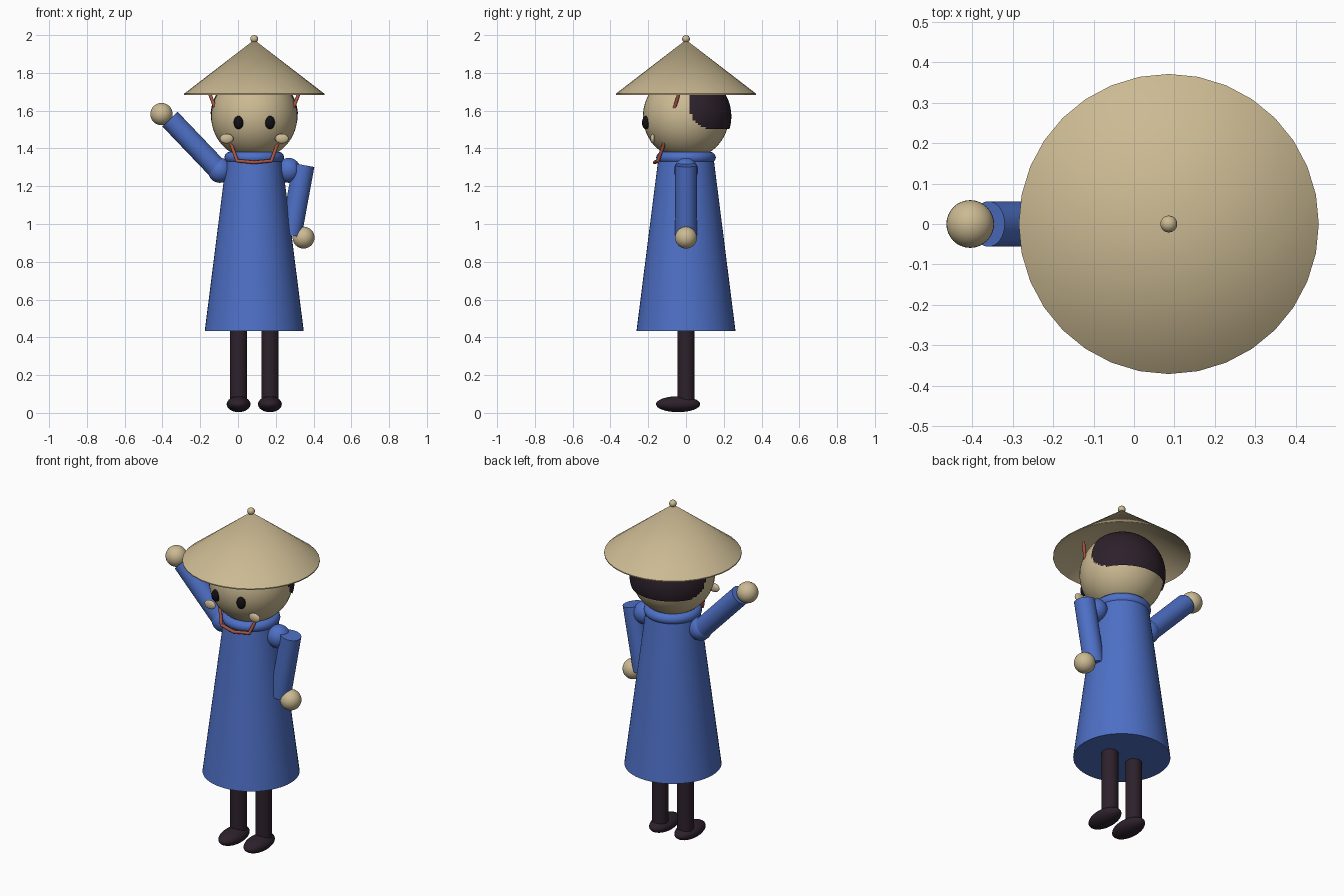
import bpy, bmesh, math
from mathutils import Vector

if "Cube" in bpy.data.objects:
    bpy.data.objects.remove(bpy.data.objects["Cube"])

CX = 0.086  # body axis


def material(name, rgb):
    m = bpy.data.materials.new(name)
    m.diffuse_color = (*rgb, 1)
    m.use_nodes = True
    m.node_tree.nodes["Principled BSDF"].inputs["Base Color"].default_value = m.diffuse_color
    return m


TAN = material("tan", (0.60, 0.49, 0.29))
BLUE = material("blue", (0.075, 0.16, 0.56))
DARK = material("dark_plum", (0.026, 0.015, 0.024))
BLACK = material("black", (0.006, 0.005, 0.006))
RED = material("strap_red", (0.40, 0.09, 0.055))


def finish(name, bm, mat, sharp=40):
    bmesh.ops.recalc_face_normals(bm, faces=bm.faces)
    me = bpy.data.meshes.new(name)
    bm.to_mesh(me)
    bm.free()
    me.materials.append(mat)
    ob = bpy.data.objects.new(name, me)
    bpy.context.collection.objects.link(ob)
    bpy.ops.object.select_all(action='DESELECT')
    ob.select_set(True)
    bpy.context.view_layer.objects.active = ob
    bpy.ops.object.shade_smooth_by_angle(angle=math.radians(sharp))
    return ob


def ellipsoid(name, centre, radii, mat, seg=32, rings=16, keep=None):
    bm = bmesh.new()
    bmesh.ops.create_uvsphere(bm, u_segments=seg, v_segments=rings, radius=1)
    for v in bm.verts:
        v.co = Vector(centre) + Vector(a * b for a, b in zip(v.co, radii))
    if keep:
        drop = [f for f in bm.faces if not keep(f.calc_center_median())]
        bmesh.ops.delete(bm, geom=drop, context='FACES')
    return finish(name, bm, mat, 180)


def lathe(name, profile, mat, seg=32, closed=False):
    # revolve (radius, z) points about the body axis
    bm = bmesh.new()
    vs = [bm.verts.new((CX + r, 0, z)) for r, z in profile]
    pairs = list(zip(vs, vs[1:])) + ([(vs[-1], vs[0])] if closed else [])
    edges = [bm.edges.new(p) for p in pairs]
    bmesh.ops.spin(bm, geom=vs + edges, cent=(CX, 0, 0), axis=(0, 0, 1),
                   angle=2 * math.pi, steps=seg, use_duplicate=False)
    bmesh.ops.remove_doubles(bm, verts=bm.verts, dist=1e-4)
    return finish(name, bm, mat)


def rod(name, a, b, r, mat, seg=32):
    a, b = Vector(a), Vector(b)
    bm = bmesh.new()
    bmesh.ops.create_cone(bm, cap_ends=True, segments=seg, radius1=r, radius2=r,
                          depth=(b - a).length)
    rot = (b - a).to_track_quat('Z', 'Y')
    for v in bm.verts:
        v.co = rot @ v.co + (a + b) / 2
    return finish(name, bm, mat)


# Coat and collar
lathe("coat", [(0, 0.434), (0.262, 0.434), (0.148, 1.335), (0, 1.335)], BLUE, 48)
ring = [(0.127 + 0.031 * math.cos(t * math.pi / 6), 1.352 + 0.031 * math.sin(t * math.pi / 6))
        for t in range(12)]
lathe("collar", ring, BLUE, 40, closed=True)

# Head and hat
ellipsoid("head", (CX, 0, 1.57), (0.228, 0.228, 0.228), TAN, 48, 32)
lathe("hat", [(0, 1.975), (0.371, 1.69), (0.371, 1.684), (0, 1.964)], TAN)
ellipsoid("hat_knob", (CX, 0, 1.98), (0.021, 0.021, 0.02), TAN, 16, 8)


# Hair covers the back of the head, with a rounded lower front corner
def hair_area(p):
    if p.y < 0.02 or p.z < 1.5:
        return False
    dy, dz = max(0, 0.14 - p.y) / 0.12, max(0, 1.62 - p.z) / 0.118
    return dy * dy + dz * dz < 1


ellipsoid("hair", (CX, 0.004, 1.57), (0.232, 0.236, 0.234), DARK, 96, 64, hair_area)

# Parts that repeat on both sides
for side, tag in ((-1, "left"), (1, "right")):
    x = CX + side * 0.083
    ellipsoid(tag + "_eye", (x, -0.212, 1.537), (0.026, 0.021, 0.035), BLACK, 24, 12)
    ellipsoid(tag + "_cheek", (CX + side * 0.146, -0.176, 1.452), (0.036, 0.013, 0.026), TAN, 24, 12)
    ellipsoid(tag + "_shoulder", (CX + side * 0.182, 0, 1.284), (0.064, 0.064, 0.066), BLUE)
    rod(tag + "_leg", (x, 0, 0.05), (x, 0, 0.46), 0.045, DARK)
    ellipsoid(tag + "_shoe", (x, -0.042, 0.046), (0.063, 0.117, 0.042), DARK)

# Waving arm and lowered arm
rod("waving_arm", (-0.097, 0, 1.28), (-0.36, 0, 1.555), 0.056, BLUE)
ellipsoid("waving_hand", (-0.405, 0, 1.582), (0.059, 0.059, 0.059), TAN)
rod("lowered_arm", (0.348, 0, 1.312), (0.28, 0, 0.94), 0.057, BLUE)
ellipsoid("lowered_hand", (0.347, 0, 0.928), (0.058, 0.058, 0.058), TAN)

# Chin strap: segments with round joints
half = [(0.24, -0.035, 1.70), (0.205, -0.062, 1.61), (0.118, -0.122, 1.41), (0.091, -0.148, 1.335)]
path = ([(CX - x, y, z) for x, y, z in half] + [(CX, -0.166, 1.326)]
        + [(CX + x, y, z) for x, y, z in reversed(half)])
for i, p in enumerate(path):
    ellipsoid(f"strap_joint_{i}", p, (0.009, 0.009, 0.009), RED, 12, 8)
    if i:
        rod(f"strap_segment_{i}", path[i - 1], p, 0.009, RED, 12)
